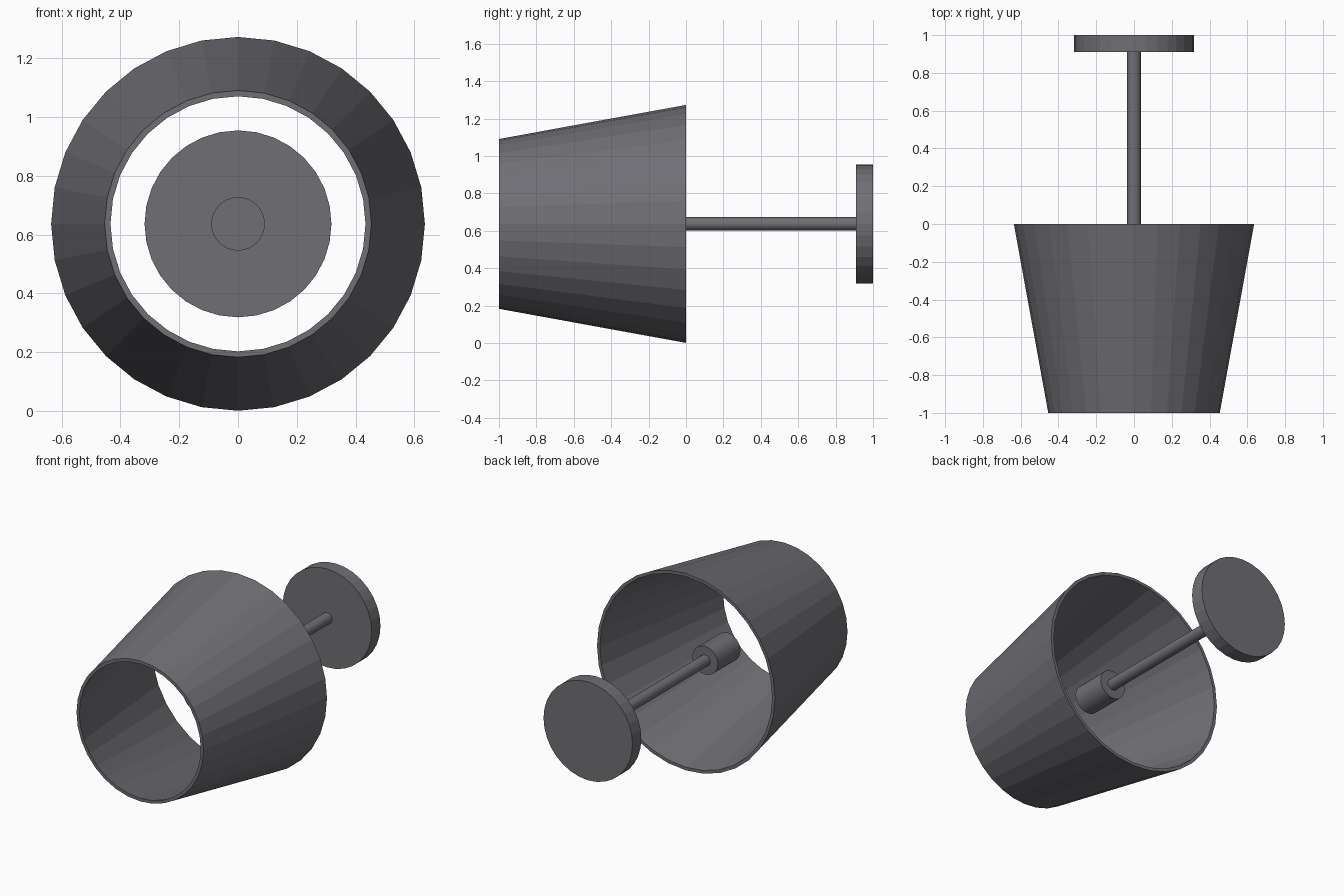
import bpy, bmesh, math
from mathutils import Matrix

if "Cube" in bpy.data.objects:
    bpy.data.objects.remove(bpy.data.objects["Cube"])

SIDES = 32
AXIS_Z = 0.637

grey = bpy.data.materials.new("dark_grey")
grey.use_nodes = True
colour = (0.16, 0.16, 0.178, 1)
grey.diffuse_color = colour
grey.node_tree.nodes["Principled BSDF"].inputs["Base Color"].default_value = colour


def lathe(name, profile):
    """Revolve a closed (radius, y) profile about the horizontal y axis."""
    bm = bmesh.new()
    rings = []
    for r, y in profile:
        if r == 0:
            rings.append([bm.verts.new((0, y, 0))] * SIDES)
            continue
        steps = [2 * math.pi * i / SIDES for i in range(SIDES)]
        rings.append([bm.verts.new((r * math.cos(a), y, r * math.sin(a))) for a in steps])
    for a, b in zip(rings, rings[1:] + rings[:1]):
        for i in range(SIDES):
            j = (i + 1) % SIDES
            corners = list(dict.fromkeys((a[i], a[j], b[j], b[i])))
            if len(corners) > 2:
                bm.faces.new(corners)
    bmesh.ops.recalc_face_normals(bm, faces=bm.faces)
    mesh = bpy.data.meshes.new(name)
    bm.to_mesh(mesh)
    bm.free()
    mesh.materials.append(grey)
    obj = bpy.data.objects.new(name, mesh)
    obj.location.z = AXIS_Z
    bpy.context.collection.objects.link(obj)
    return obj


def cylinder(name, radius, y0, y1):
    return lathe(name, [(0, y0), (radius, y0), (radius, y1), (0, y1)])


# Hollow tapered shade, open at both ends
lathe("lamp_shade", [(0.454, -1), (0.636, 0), (0.616, 0), (0.434, -1)])

# Wall plate, arm and bulb holder along the same axis
cylinder("wall_plate", 0.318, 0.91, 1)
cylinder("arm", 0.036, -0.2, 0.92)
cylinder("bulb_holder", 0.091, -0.425, -0.195)
